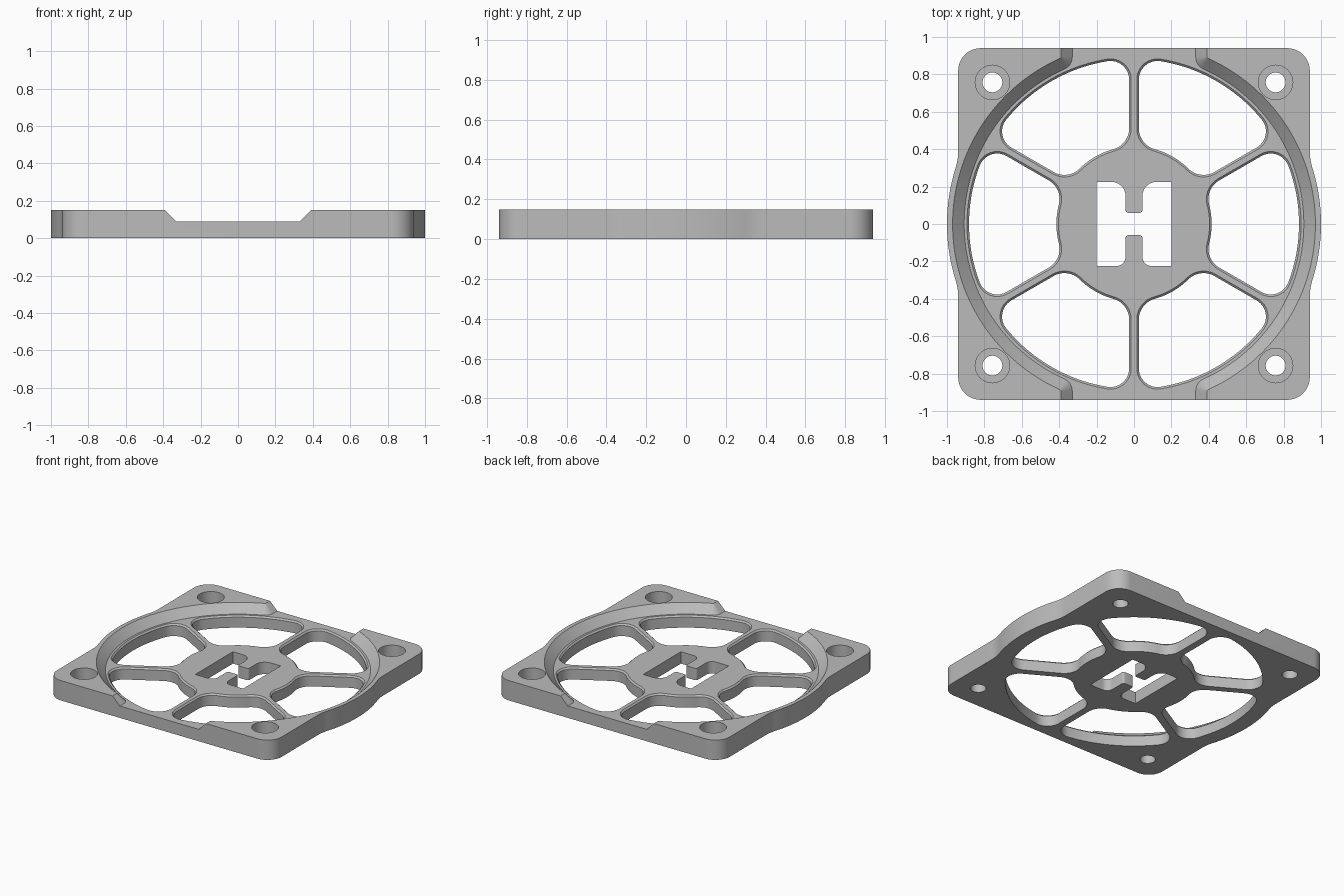
import bpy, bmesh
from math import sin, cos, pi, sqrt, atan2, radians

cube = bpy.data.objects.get("Cube")
if cube:
    bpy.data.objects.remove(cube, do_unlink=True)

THICK, FLOOR, EDGE = 0.15, 0.09, 0.94


def arc(cx, cy, r, a0, a1, n=12):
    steps = [a0 + (a1 - a0) * i / n for i in range(n + 1)]
    return [(cx + r * cos(a), cy + r * sin(a)) for a in steps]


def mirror4(quad, lower=None):
    """Close a quadrant that ends on the +x axis into a full outline."""
    right = quad + [(x, -y) for x, y in reversed(lower or quad)][1:]
    left = [(-x, y) for x, y in reversed(right)]
    # the leftmost axis point is kept once by the right-hand join
    return right + left


def loft(name, rings):
    """Solid through a stack of (outline, height) rings."""
    bm = bmesh.new()
    loops = [[bm.verts.new((x, y, z)) for x, y in pts] for pts, z in rings]
    bm.faces.new(loops[0])
    bm.faces.new(loops[-1])
    n = len(loops[0])
    for a, b in zip(loops, loops[1:]):
        for i in range(n):
            j = (i + 1) % n
            bm.faces.new((a[i], a[j], b[j], b[i]))
    bmesh.ops.recalc_face_normals(bm, faces=bm.faces)
    mesh = bpy.data.meshes.new(name)
    bm.to_mesh(mesh)
    bm.free()
    ob = bpy.data.objects.new(name, mesh)
    bpy.context.collection.objects.link(ob)
    return ob


def plate_outline(corner=0.12, blend=0.3):
    """Rounded square with a round bulge on the left and right sides."""
    c = EDGE - corner
    cx = EDGE + blend
    cy = sqrt((1 + blend) ** 2 - cx ** 2)
    phi = atan2(cy, cx)
    quad = arc(c, c, corner, pi / 2, 0)
    quad += arc(cx, cy, blend, pi, pi + phi, 8)
    quad += arc(0, 0, 1, phi, 0, 12)[1:]
    return mirror4(quad)


def recess_outline(radius, half, fillet):
    """Circle joined to a straight slot, with the tips rounded."""
    cx = half + fillet
    cy = sqrt((radius + fillet) ** 2 - cx ** 2)
    phi = atan2(cy, cx)
    quad = [(half, 1.1)] + arc(cx, cy, fillet, pi, pi + phi, 10)
    quad += arc(0, 0, radius, phi, 0, 32)[1:]
    return mirror4(quad)


def window_outline(turn, grow=0.0):
    """Airflow opening between two spokes, hub and rim."""
    w, hub, rim = 0.026 - grow, 0.415 - grow, 0.882 + grow
    r, s = 0.115 + grow, 0.1 + grow
    ix, ox = sqrt((hub + r) ** 2 - (w + r) ** 2), sqrt((rim - s) ** 2 - (w + s) ** 2)
    a, b = atan2(-w - r, ix), atan2(-w - s, ox)
    side = arc(ix, -w - r, r, a + pi, pi / 2) + arc(ox, -w - s, s, pi / 2, b)
    t = pi / 6
    half = [(x * cos(t) - y * sin(t), x * sin(t) + y * cos(t)) for x, y in side]
    pts = half + arc(0, 0, rim, b + t, -b - t, 24)[1:-1]
    pts += [(x, -y) for x, y in reversed(half)]
    pts += arc(0, 0, hub, -a - t, a + t, 12)[1:-1]
    return [(x * cos(turn) - y * sin(turn), x * sin(turn) + y * cos(turn)) for x, y in pts]


def hub_quad(r):
    """Quarter of the hub slot, beside a round-tipped tab."""
    tip, half, top, side = 0.015, 0.045, 0.225, 0.2
    quad = arc(half - tip, 0.06 + tip, tip, -pi / 2, 0, 5)
    quad += arc(half + r, top - r, r, pi, pi / 2, 10)
    return quad + [(side, top), (side, 0)]


def circle(x, y, r):
    return arc(x, y, r, 0, 2 * pi, 40)[:-1]


# Base plate
plate = loft("fan_guard_plate", [(plate_outline(), 0), (plate_outline(), THICK)])

# Sloped recess
low, high = recess_outline(0.908, 0.33, 0.07), recess_outline(0.97, 0.39, 0.01)
cutters = [loft("recess_cutter", [(low, FLOOR), (high, THICK), (high, 0.2)])]

# Six windows with a chamfered upper edge
for k in range(6):
    a = k * radians(60)
    inner, outer = window_outline(a), window_outline(a, 0.011)
    cutters.append(loft("window_cutter", [(inner, -0.05), (inner, FLOOR - 0.011),
                                          (outer, FLOOR), (outer, 0.12)]))

# Hub slot
slot = mirror4(hub_quad(0.075), hub_quad(0.05))
cutters.append(loft("hub_slot_cutter", [(slot, -0.05), (slot, 0.2)]))

# Counterbored corner screw holes
for sx in (-1, 1):
    for sy in (-1, 1):
        x, y = sx * 0.757, sy * 0.757
        small, big = circle(x, y, 0.053), circle(x, y, 0.092)
        cutters.append(loft("screw_hole_cutter", [(small, -0.05), (small, 0.2)]))
        cutters.append(loft("screw_head_cutter", [(big, 0.06), (big, 0.2)]))

# Cut everything out of the plate
bpy.context.view_layer.objects.active = plate
plate.select_set(True)
for cutter in cutters:
    cutter.hide_render = True
    mod = plate.modifiers.new("cut", "BOOLEAN")
    mod.operation, mod.solver, mod.object = "DIFFERENCE", "EXACT", cutter
    bpy.ops.object.modifier_apply(modifier=mod.name)
    bpy.data.objects.remove(cutter, do_unlink=True)

# Single grey finish
grey = bpy.data.materials.new("plain_grey")
grey.use_nodes = True
grey.diffuse_color = (0.5, 0.5, 0.5, 1)
grey.node_tree.nodes["Principled BSDF"].inputs["Base Color"].default_value = (0.5, 0.5, 0.5, 1)
plate.data.materials.clear()
plate.data.materials.append(grey)
for poly in plate.data.polygons:
    poly.material_index = 0
bpy.ops.object.shade_smooth_by_angle(angle=radians(25))
